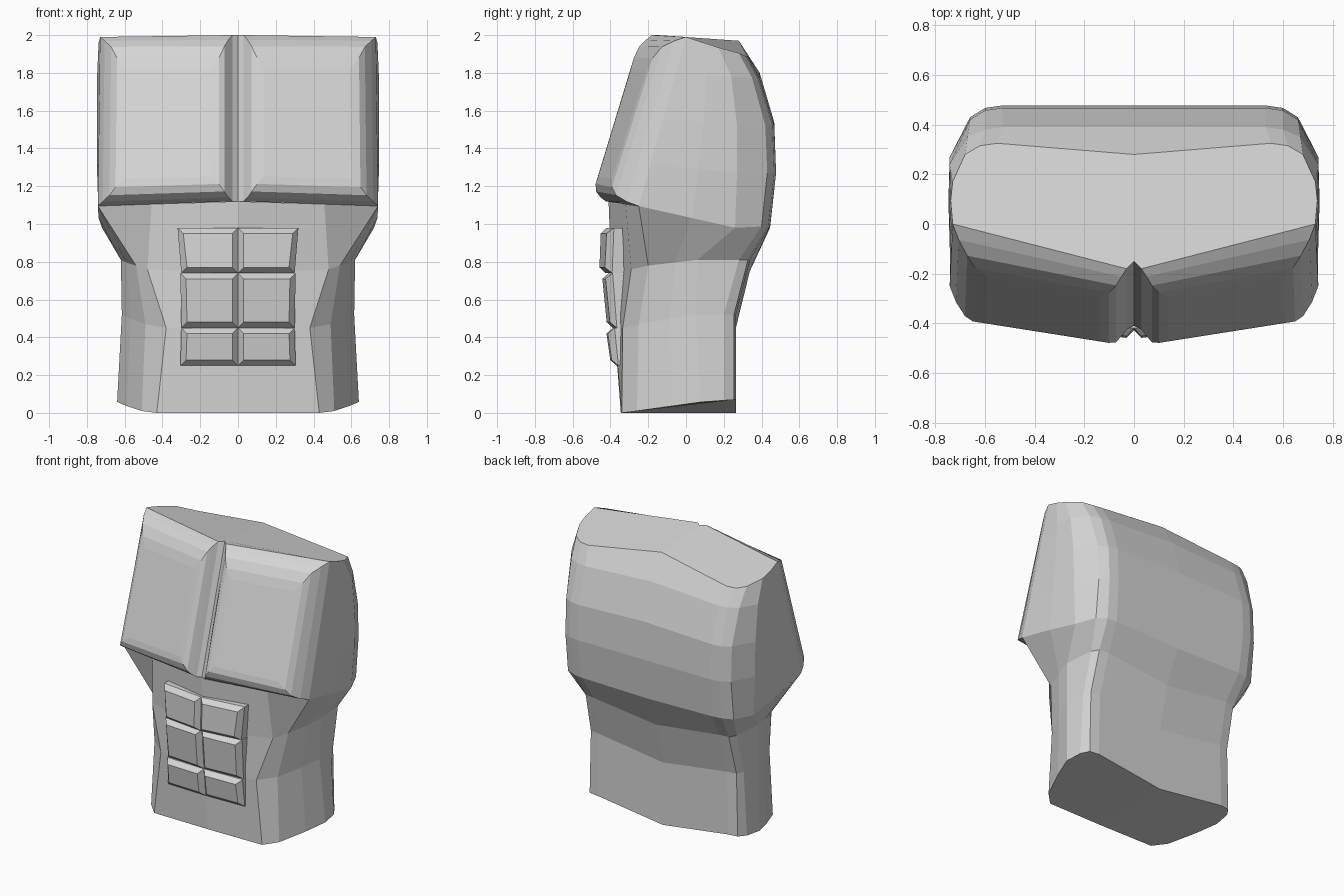
import bpy
import bmesh

cube = bpy.data.objects.get("Cube")
if cube:
    bpy.data.objects.remove(cube, do_unlink=True)

grey = bpy.data.materials.new("plain grey")
grey.use_nodes = True
colour = (0.66, 0.66, 0.66, 1)
grey.diffuse_color = colour
grey.node_tree.nodes["Principled BSDF"].inputs["Base Color"].default_value = colour


def mirrored_object(name, bm):
    """Turn a left half into a whole, flat shaded object."""
    bmesh.ops.remove_doubles(bm, verts=bm.verts, dist=0.0005)
    bmesh.ops.recalc_face_normals(bm, faces=bm.faces)
    mesh = bpy.data.meshes.new(name)
    bm.to_mesh(mesh)
    bm.free()
    mesh.materials.append(grey)
    obj = bpy.data.objects.new(name, mesh)
    bpy.context.collection.objects.link(obj)
    mod = obj.modifiers.new("mirror", "MIRROR")
    mod.use_clip = True
    mod.merge_threshold = 0.001
    return obj


def mix(a, b, t):
    return tuple(p + (q - p) * t for p, q in zip(a, b))


def skin(bm, rows):
    """Bridge neighbouring rows of points with faces."""
    rows = [[bm.verts.new(p) for p in row] for row in rows]
    for low, high in zip(rows, rows[1:]):
        for i in range(min(len(low), len(high)) - 1):
            bm.faces.new((low[i], low[i + 1], high[i + 1], high[i]))
    return rows


# Chest plate corners: inner/outer, top/bottom
IN_TOP, OUT_TOP = (0.03, -0.18, 2.0), (0.73, 0.0, 1.99)
IN_LOW, OUT_LOW = (0.03, -0.425, 1.12), (0.742, -0.25, 1.095)
CLEFT_TOP, CLEFT_LOW = (0, -0.15, 2.0), (0, -0.41, 1.12)

# Torso: each ring runs from the back centre round to the side
# (centre z, corner z, back y, corner x, chamfer x, chamfer y, side x, side y, side lift)
upper = [
    (0.98, 0.99, 0.445, 0.57, 0.66, 0.40, 0.72, 0.26, -0.01),
    (1.27, 1.27, 0.477, 0.58, 0.66, 0.43, 0.738, 0.27, 0),
    (1.54, 1.52, 0.467, 0.58, 0.66, 0.42, 0.742, 0.27, 0),
    (1.80, 1.77, 0.39, 0.58, 0.67, 0.35, 0.742, 0.24, 0.01),
    (1.97, 1.89, 0.325, 0.60, 0.68, 0.28, 0.73, 0.17, 0.045),
]
lower = [
    (0.0, 0.07, 0.264, 0.57, 0.625, 0.20, 0.64, 0.08, -0.012),
    (0.45, 0.52, 0.264, 0.56, 0.60, 0.20, 0.615, 0.05, 0),
    (0.75, 0.81, 0.338, 0.55, 0.60, 0.28, 0.62, 0.06, 0),
]
# Front of the lower rings: side front, front corner, front centre
fronts = [
    [(0.51, -0.26, 0.01), (0.43, -0.34, 0), (0, -0.345, 0)],
    [(0.49, -0.25, 0.47), (0.38, -0.335, 0.45), (0, -0.38, 0.45)],
    [(0.54, -0.20, 0.78), (0.48, -0.29, 0.76), (0, -0.395, 0.74)],
]


def ring_points(ring, front):
    zc, zk, yb, xb, xc, yc, xs, ys, lift = ring
    yb_mid = 0.28 if zc > 1.9 else yb
    side = (xs, ys, zk + lift)
    x, y, z = mix(side, front[0], 0.45)
    return [(0, yb_mid, zc), (xb - 0.05, yb, zk), (xb + 0.02, yb - 0.01, zk),
            (xc, yc, zk + lift / 3), side, (x + 0.008, y, z)] + front


bm = bmesh.new()
chest_line = [OUT_LOW, mix(OUT_LOW, IN_LOW, 0.4), CLEFT_LOW]
rows = [ring_points(r, f) for r, f in zip(lower + upper[:1], fronts + [chest_line])]
for ring, t in zip(upper[1:], (0.25, 0.5, 0.78, 1)):
    rows.append(ring_points(ring, [mix(OUT_LOW, OUT_TOP, t)]))
made = skin(bm, rows)
bm.faces.new(made[0])
bm.faces.new(made[-1] + [bm.verts.new(IN_TOP), bm.verts.new(CLEFT_TOP)])
mirrored_object("torso", bm)


# Chest plates: nested rectangular loops make a sloped panel with rounded, mitred borders
def plate_point(u, v, height):
    x, y, z = mix(mix(IN_LOW, OUT_LOW, u), mix(IN_TOP, OUT_TOP, u), v)
    bulge = (0.097 + 0.068 * u) * (1 - 0.27 * v) * height
    return (x, y - bulge, z + bulge * 0.22 * v)


bm = bmesh.new()
loops = []
# (inner, outer, bottom and top inset fractions, height)
for a, b, c, d, h in [
    (0, 0, 0, 0, 0),
    (0.03, 0.035, 0.025, 0.035, 0.40),
    (0.06, 0.085, 0.06, 0.08, 0.77),
    (0.10, 0.13, 0.105, 0.15, 0.96),
    (0.15, 0.20, 0.15, 0.22, 1),
]:
    corners = [(a, c), (1 - b, c), (1 - b, 1 - d), (a, 1 - d), (a, c)]
    loops.append([plate_point(u, v, h) for u, v in corners])
made = skin(bm, loops)
bm.faces.new(made[-1][:4])
skin(bm, [[CLEFT_LOW, CLEFT_TOP], [IN_LOW, IN_TOP]])
mirrored_object("chest_plates", bm)

# Abdomen blocks: three bevelled rows
# (bottom z, top z, bottom x, top x, bottom y, top y, backward slant)
blocks = [
    (0.25, 0.45, 0.305, 0.30, -0.402, -0.422, 0.03),
    (0.45, 0.74, 0.30, 0.305, -0.422, -0.445, 0.07),
    (0.74, 0.98, 0.30, 0.32, -0.462, -0.455, 0.12),
]
bm = bmesh.new()
for z0, z1, x0, x1, y0, y1, slant in blocks:
    base = [(0, z0), (x0, z0), (x1, z1), (0, z1)]
    rim = [(0.03, z0 + 0.03), (x0 - 0.03, z0 + 0.03), (x1 - 0.03, z1 - 0.03), (0.03, z1 - 0.03)]
    front_y = [y0, y0, y1, y1]
    loops = [
        [(x, -0.30, z) for x, z in base],
        [(x, y + 0.035 + slant * x, z) for (x, z), y in zip(base, front_y)],
        [(x, y + slant * x, z) for (x, z), y in zip(rim, front_y)],
    ]
    made = skin(bm, [loop + loop[:1] for loop in loops])
    bm.faces.new(made[-1][:4])
mirrored_object("abdomen_blocks", bm)
